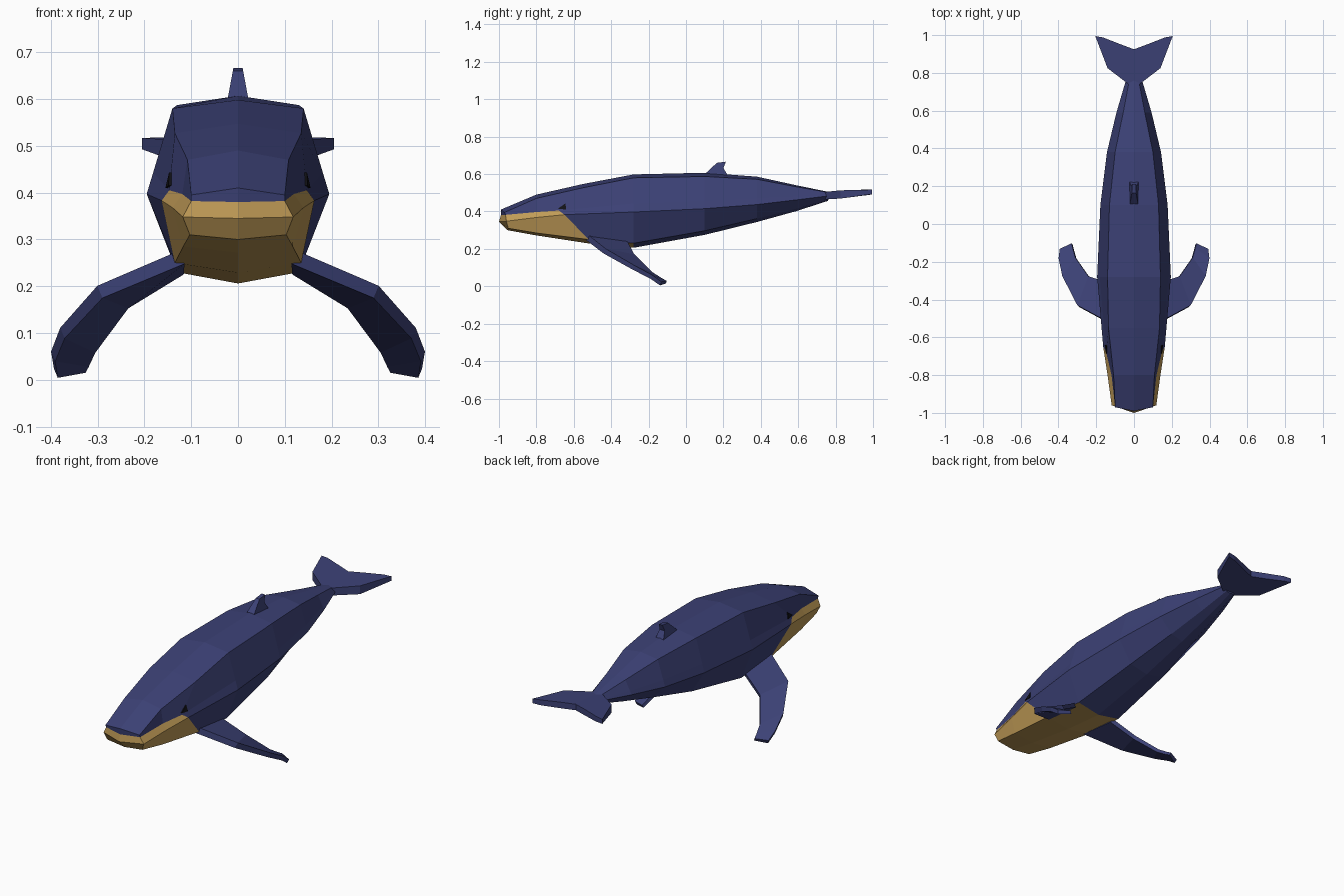
import bpy, bmesh
from mathutils import Vector
from mathutils.bvhtree import BVHTree

if "Cube" in bpy.data.objects:
    bpy.data.objects.remove(bpy.data.objects["Cube"])


def material(name, rgb):
    m = bpy.data.materials.new(name)
    m.diffuse_color = (*rgb, 1)
    m.use_nodes = True
    m.node_tree.nodes["Principled BSDF"].inputs["Base Color"].default_value = m.diffuse_color
    return m


BLUE = material("deep_blue", (0.045, 0.053, 0.18))
GOLD = material("throat_gold", (0.53, 0.33, 0.095))
BLACK = material("eye_black", (0.006, 0.006, 0.008))


def build(name, verts, faces, mats, slots=None, mirror=True):
    """Mesh from points and faces, mirrored across x = 0 and welded there."""
    bm = bmesh.new()
    for side in ((1, -1) if mirror else (1,)):
        vs = [bm.verts.new((v[0] * side, v[1], v[2])) for v in verts]
        for i, f in enumerate(faces):
            face = bm.faces.new([vs[k] for k in f][::side])
            face.material_index = slots[i] if slots else 0
    bmesh.ops.remove_doubles(bm, verts=bm.verts, dist=0.0005)
    bmesh.ops.recalc_face_normals(bm, faces=bm.faces)
    mesh = bpy.data.meshes.new(name)
    tree = BVHTree.FromBMesh(bm)
    bm.to_mesh(mesh)
    bm.free()
    for m in mats:
        mesh.materials.append(m)
    bpy.context.collection.objects.link(bpy.data.objects.new(name, mesh))
    return tree


def loft(rings, closed):
    """Quads between consecutive rings of equal size."""
    n = len(rings[0])
    return [(i * n + j, i * n + (j + 1) % n, (i + 1) * n + (j + 1) % n, (i + 1) * n + j)
            for i in range(len(rings) - 1) for j in range(n if closed else n - 1)]


# Body: half rings from back to belly (spine, shoulder, lip, ridge, chine, keel)
rings = [
    [(0, -.99, .41), (.1, -.97, .395), (.1, -.965, .382), (.118, -.96, .348), (.103, -.95, .31), (0, -.955, .30)],
    [(0, -.8, .49), (.108, -.8, .47), (.119, -.8, .397), (.14, -.8, .368), (.117, -.8, .285), (0, -.8, .272)],
    [(0, -.55, .547), (.135, -.55, .527), (.147, -.68, .405), (.163, -.65, .383), (.135, -.52, .25), (0, -.52, .229)],
]


def trunk(y, top, shoulder, ridge, chine, keel):
    s, r = Vector((shoulder[0], y, shoulder[1])), Vector((ridge[0], y, ridge[1]))
    return [(0, y, top), s, s.lerp(r, .75), r, (chine[0], y, chine[1]), (0, y, keel)]


rings += [
    trunk(-.28, .598, (.14, .58), (.195, .397), (.13, .23), .206),
    trunk(.1, .607, (.13, .587), (.178, .415), (.105, .297), .275),
    trunk(.38, .586, (.1, .572), (.143, .437), (.07, .362), .344),
    trunk(.59, .54, (.057, .532), (.093, .462), (.045, .415), .402),
    trunk(.76, .505, (.025, .502), (.043, .483), (.025, .462), .457),
]
points = [p for r in rings for p in r]
faces = loft(rings, False)
# Gold jaw sides, and a gold throat reaching one ring further back
slots = [int((i // 5 < 2 and i % 5 >= 2) or (i // 5 == 2 and i % 5 == 4)) for i in range(len(faces))]
# Blunt snout: upper tip, lip and chin, then the tail end
n = len(points)
points += [(0, -.99, .38), (0, -1.0, .345)]
faces += [(0, 1, 2, n), (n, 2, 3, n + 1), (n + 1, 3, 4, 5), tuple(range(n - 6, n))]
slots += [0, 1, 1, 0]
skin = build("body", points, faces, [BLUE, GOLD], slots)

# Eyes: thin triangular plates resting on the skin
outer = []
for y, z in ((-.685, .415), (-.64, .41), (-.645, .443)):
    hit = skin.ray_cast(Vector((1, y, z)), Vector((-1, 0, 0)))[0]
    outer.append(hit + Vector((.005, 0, 0)))
inner = [p - Vector((.008, 0, 0)) for p in outer]
build("eyes", outer + inner, [(0, 1, 2), (5, 4, 3)] + loft([outer, inner], True), [BLACK])

# Flippers: slabs swept from leading and trailing edges
chords = [
    ((.12, -.53, .262), (.12, -.32, .235)),
    ((.295, -.435, .188), (.238, -.28, .162)),
    ((.375, -.28, .1), (.308, -.18, .066)),
    ((.395, -.185, .05), (.322, -.13, .035)),
    ((.389, -.135, .014), (.328, -.105, .022)),
]
normal = Vector((.36, .33, .87))
sections = []
for i, (lead, trail) in enumerate(chords):
    off = normal * (.016, .015, .013, .012, .011)[i]
    a, b = Vector(lead), Vector(trail)
    sections.append([a + off, b + off * .7, b - off * .7, a - off])
faces = loft(sections, True) + [(0, 1, 2, 3), (16, 17, 18, 19)]
build("flippers", [p for s in sections for p in s], faces, [BLUE])

# Tail fluke: swept slab rising toward the tips
outline = [(0, .72), (.042, .75), (.14, .825), (.205, .995), (.165, .988), (.075, .953), (0, .925)]
half = (.02, .02, .022, .012, .014, .016, .016)
top = [(x, y, .485 + .08 * (y - .75) + h) for (x, y), h in zip(outline, half)]
low = [(x, y, z - 2 * h) for (x, y, z), h in zip(top, half)]
k = len(outline)
sides = [(i, i + 1, k + i + 1, k + i) for i in range(k - 1)]
build("tail_fluke", top + low, [tuple(range(k)), tuple(range(k, 2 * k))] + sides, [BLUE])

# Dorsal fin: hooked profile, narrower at the top
profile = [(.09, .59, .024), (.165, .66, .011), (.213, .666, .01), (.2, .632, .015), (.225, .59, .024)]
right = [(w, y, z) for y, z, w in profile]
left = [(-w, y, z) for y, z, w in profile]
build("dorsal_fin", right + left, [tuple(range(5)), tuple(range(5, 10))] + loft([right, left], True),
      [BLUE], mirror=False)
